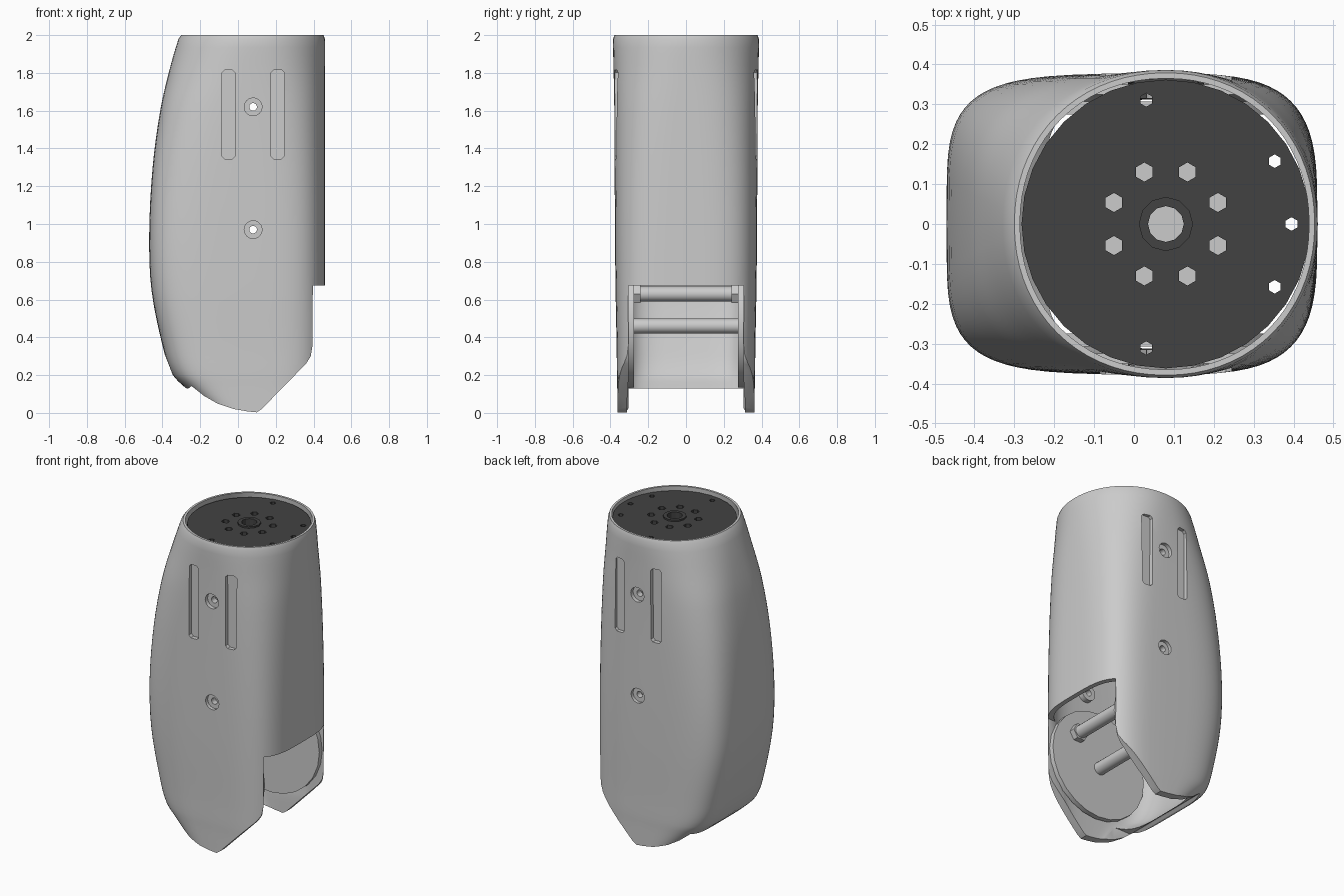
import bpy, bmesh, math
from mathutils import Matrix, Vector

if "Cube" in bpy.data.objects:
    bpy.data.objects.remove(bpy.data.objects["Cube"])

# z, left x, right x, half depth, left squareness, right squareness, wall
STATIONS = [
    (0.00, -0.13, 0.44, 0.362, 4.5, 3.7, 0.050),
    (0.13, -0.275, 0.45, 0.364, 4.5, 3.7, 0.050),
    (0.20, -0.345, 0.455, 0.366, 4.5, 3.7, 0.045),
    (0.33, -0.393, 0.46, 0.367, 4.5, 3.7, 0.040),
    (0.65, -0.458, 0.46, 0.373, 4.5, 3.6, 0.030),
    (0.95, -0.470, 0.46, 0.376, 4.4, 3.5, 0.028),
    (1.30, -0.452, 0.46, 0.378, 3.8, 3.2, 0.028),
    (1.60, -0.412, 0.46, 0.380, 3.1, 2.8, 0.025),
    (1.80, -0.367, 0.46, 0.383, 2.5, 2.4, 0.022),
    (1.98, -0.315, 0.46, 0.386, 2.1, 2.1, 0.020),
    (2.00, -0.300, 0.453, 0.379, 2.1, 2.1, 0.014),
]
CX = 0.08


def add_mesh(name, bm):
    bmesh.ops.recalc_face_normals(bm, faces=bm.faces)
    me = bpy.data.meshes.new(name)
    bm.to_mesh(me)
    bm.free()
    ob = bpy.data.objects.new(name, me)
    bpy.context.collection.objects.link(ob)
    return ob


def smooth(ob, angle=35):
    bpy.ops.object.select_all(action='DESELECT')
    ob.select_set(True)
    bpy.context.view_layer.objects.active = ob
    bpy.ops.object.shade_smooth_by_angle(angle=math.radians(angle))


def prism(name, pts, y0, y1):
    """Extrude an xz polygon along y."""
    bm = bmesh.new()
    face = bm.faces.new([bm.verts.new((x, y0, z)) for x, z in pts])
    ext = bmesh.ops.extrude_face_region(bm, geom=[face])
    moved = [v for v in ext['geom'] if isinstance(v, bmesh.types.BMVert)]
    bmesh.ops.translate(bm, verts=moved, vec=(0, y1 - y0, 0))
    return add_mesh(name, bm)


def box(name, x0, x1, y0, y1, z0, z1):
    return prism(name, [(x0, z0), (x1, z0), (x1, z1), (x0, z1)], y0, y1)


def circle(cx, cz, r, n):
    return [(cx + r * math.cos(2 * math.pi * i / n),
             cz + r * math.sin(2 * math.pi * i / n)) for i in range(n)]


def tube(name, rings, n, matrix):
    """Closed loop of (radius, height) points spun round z, then placed."""
    bm = bmesh.new()
    loops = [[bm.verts.new((x, y, h)) for x, y in circle(0, 0, r, n)]
             for r, h in rings]
    for a, b in zip(loops, loops[1:] + loops[:1]):
        for i in range(n):
            j = (i + 1) % n
            bm.faces.new((a[i], a[j], b[j], b[i]))
    bm.transform(matrix)
    return add_mesh(name, bm)


def boolean(ob, cutters, op='DIFFERENCE'):
    bpy.context.view_layer.objects.active = ob
    for c in cutters:
        c.hide_render = True
        m = ob.modifiers.new('cut', 'BOOLEAN')
        m.operation, m.object, m.solver = op, c, 'EXACT'
        bpy.ops.object.modifier_apply(modifier=m.name)
        bpy.data.objects.remove(c)


def station(i, t):
    """Smooth interpolation between neighbouring stations."""
    s = STATIONS
    p1, p2 = s[i], s[i + 1]
    p0, p3 = s[max(i - 1, 0)], s[min(i + 2, len(s) - 1)]
    h = p2[0] - p1[0]
    out = [p1[0] + h * t]
    for k in range(1, 7):
        m1 = (p2[k] - p0[k]) / (p2[0] - p0[0]) * h
        m2 = (p3[k] - p1[k]) / (p3[0] - p1[0]) * h
        out.append((2*t**3 - 3*t*t + 1) * p1[k] + (t**3 - 2*t*t + t) * m1
                   + (3*t*t - 2*t**3) * p2[k] + (t**3 - t*t) * m2)
    return out


def section(s, inset, n=72):
    z, xl, xr, yh, nl, nr, _ = s
    pts = []
    for i in range(n):
        c, sn = math.cos(2 * math.pi * i / n), math.sin(2 * math.pi * i / n)
        e = nr if c > 0 else nl
        a = (xr - CX if c > 0 else CX - xl) - inset
        pts.append((CX + math.copysign(a * abs(c) ** (2 / e), c),
                    math.copysign((yh - inset) * abs(sn) ** (2 / e), sn), z))
    return pts


# Hollow lofted shell
last = len(STATIONS) - 1
levels = []
for i in range(last):
    steps = 1 if i == last - 1 else 4
    levels += [station(i, k / steps) for k in range(steps)]
levels.append(list(STATIONS[-1]))
bm = bmesh.new()
loops = [[bm.verts.new(p) for p in section(s, 0)] for s in levels]
loops += [[bm.verts.new(p) for p in section(s, s[6])] for s in reversed(levels)]
for a, b in zip(loops, loops[1:] + loops[:1]):
    for i in range(len(a)):
        j = (i + 1) % len(a)
        bm.faces.new((a[i], a[j], b[j], b[i]))
shell = add_mesh('outer_shell', bm)

# Side outline of the lower end
outline = [(0.6, 2.1), (-0.6, 2.1), (-0.6, 0.34), (-0.392, 0.32), (-0.345, 0.2),
           (-0.29, 0.135), (-0.265, 0.128), (-0.245, 0.142), (-0.18, 0.09),
           (-0.11, 0.05), (-0.02, 0.02), (0.05, 0.008), (0.10, 0.003),
           (0.125, 0.02), (0.36, 0.26), (0.385, 0.30), (0.395, 0.36),
           (0.395, 0.62), (0.405, 0.67), (0.6, 0.675)]
boolean(shell, [prism('outline_cutter', outline, -0.6, 0.6)], 'INTERSECT')

# Elbow opening, strap slots and bolt holes
cutters = [box('opening_cutter', -0.1, 0.7, -0.305, 0.305, -0.1, 0.675),
           box('base_cutter', -0.7, 0.7, -0.305, 0.305, -0.1, 0.13)]
for side in (-1, 1):
    y0, y1 = sorted((side * 0.28, side * 0.5))
    for x in (-0.05, 0.21):
        w, c = 0.035, 0.014
        cutters.append(prism('slot_cutter', [
            (x - w + c, 1.345), (x + w - c, 1.345), (x + w, 1.345 + c),
            (x + w, 1.815 - c), (x + w - c, 1.815), (x - w + c, 1.815),
            (x - w, 1.815 - c), (x - w, 1.345 + c)], y0, y1))
    for z in (0.97, 1.62):
        cutters.append(prism('hole_cutter', circle(CX, z, 0.047, 24), y0, y1))
boolean(shell, cutters)
smooth(shell)

# Slot backs, recessed bolt seats and hinge plates on both sides
for side, label in ((-1, 'front'), (1, 'back')):
    y0, y1 = sorted((side * 0.325, side * 0.35))
    for x in (-0.05, 0.21):
        box(label + '_slot_back', x - 0.05, x + 0.05, y0, y1, 1.32, 1.84)
    for z in (0.97, 1.62):
        m = Matrix.Translation((CX, side * 0.335, z)) @ Matrix.Rotation(math.pi / 2, 4, 'X')
        smooth(tube(label + '_bolt_seat',
                    [(0.02, -0.02), (0.05, -0.02), (0.05, 0.02), (0.02, 0.02)], 24, m))
    y0, y1 = sorted((side * 0.275, side * 0.307))
    plate = prism(label + '_hinge_plate', circle(0.04, 0.48, 0.345, 24), y0, y1)
    smooth(plate, 20)

# Cross rods with hexagonal ends
for name, x, z in (('upper_rod', 0.20, 0.63), ('lower_rod', 0.03, 0.46)):
    smooth(prism(name, circle(x, z, 0.04, 20), -0.28, 0.28))
for side in (-1, 1):
    y0, y1 = sorted((side * 0.24, side * 0.28))
    prism('rod_nut', circle(0.20, 0.63, 0.055, 6), y0, y1)

# Dark end disc with bolt circle
dark = bpy.data.materials.new('dark_grey')
dark.diffuse_color = (0.055, 0.055, 0.055, 1)
dark.use_nodes = True
dark.node_tree.nodes["Principled BSDF"].inputs["Base Color"].default_value = dark.diffuse_color


def upright(name, x, y, r, n, z0, z1):
    bm = bmesh.new()
    bmesh.ops.create_cone(bm, cap_ends=True, segments=n, radius1=r, radius2=r,
                          depth=z1 - z0,
                          matrix=Matrix.Translation((x, y, (z0 + z1) / 2)))
    return add_mesh(name, bm)


disc = upright('end_disc', CX, 0, 0.362, 32, 1.93, 1.975)
spots = [(0.141, 22.5 + 45 * k, 0.024) for k in range(8)]
spots += [(0.315, a, 0.017) for a in (0, 30, -30, 99, -99)]
holes = [upright('disc_hole', CX + r * math.cos(math.radians(a)),
                 r * math.sin(math.radians(a)), s, 6, 1.8, 2.1) for r, a, s in spots]
holes.append(upright('hub_hole', CX, 0, 0.045, 12, 1.8, 2.1))
boolean(disc, holes)
hub = tube('hub_ring', [(0.045, 1.95), (0.068, 1.95), (0.068, 1.985), (0.045, 1.985)],
           12, Matrix.Translation((CX, 0, 0)))
for ob in (disc, hub):
    ob.data.materials.append(dark)

# Grey backing seen through the inner holes
upright('disc_backing', CX, 0, 0.24, 32, 1.88, 1.91)
